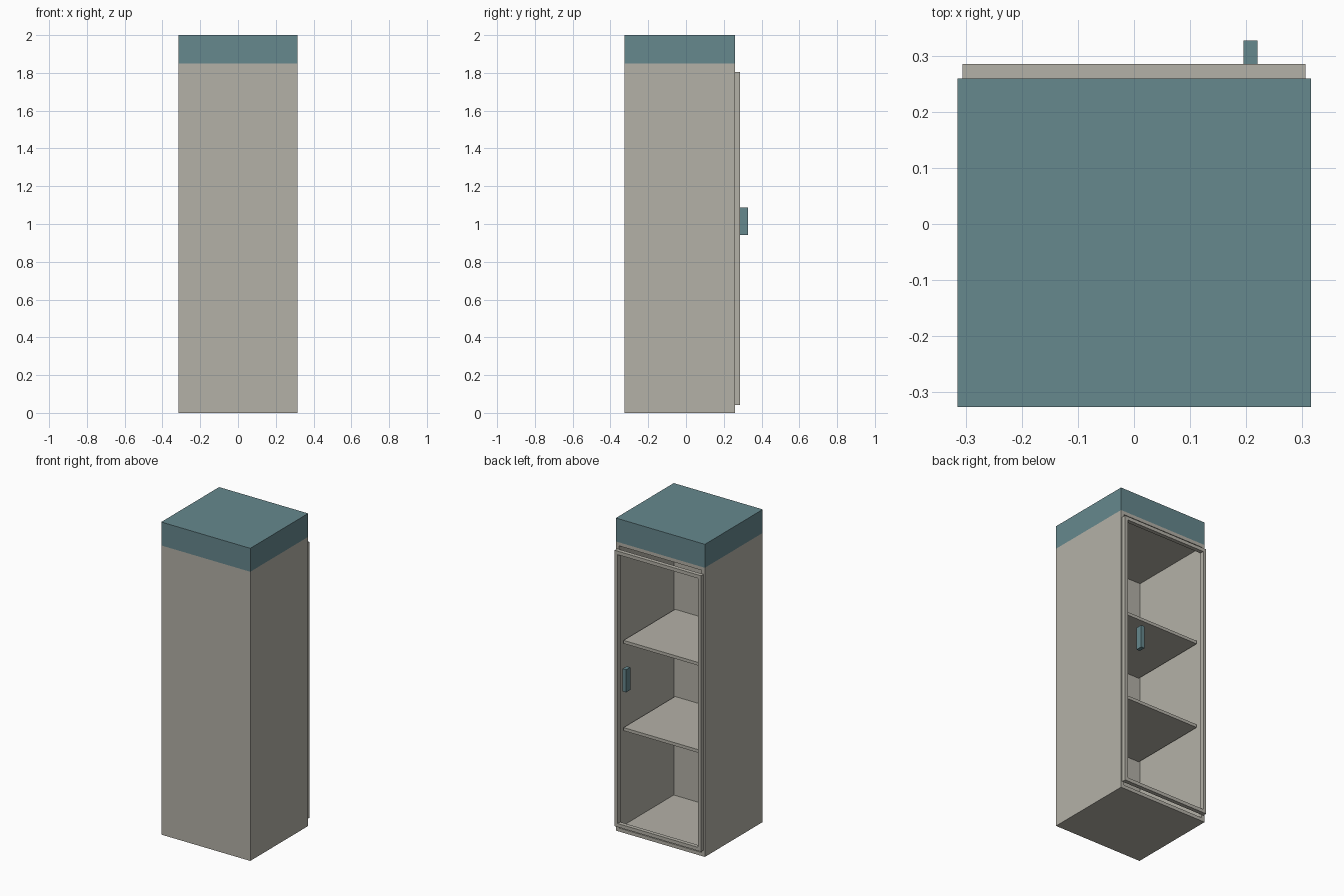
import bpy
import bmesh
from mathutils import Vector

if "Cube" in bpy.data.objects:
    bpy.data.objects.remove(bpy.data.objects["Cube"])


def material(name, rgb):
    m = bpy.data.materials.new(name)
    m.diffuse_color = (*rgb, 1.0)
    m.use_nodes = True
    m.node_tree.nodes["Principled BSDF"].inputs["Base Color"].default_value = m.diffuse_color
    return m


BEIGE = material("warm_grey_paint", (0.456, 0.440, 0.386))
TEAL = material("slate_teal_paint", (0.133, 0.246, 0.270))


def box_mesh(lo, hi):
    """New bmesh box spanning two corners."""
    bm = bmesh.new()
    bmesh.ops.create_cube(bm, size=1)
    lo, hi = Vector(lo), Vector(hi)
    for v in bm.verts:
        v.co = Vector(lo[i] + (v.co[i] + 0.5) * (hi[i] - lo[i]) for i in range(3))
    bm.normal_update()
    return bm


def finish(bm, name, mat):
    bmesh.ops.recalc_face_normals(bm, faces=bm.faces)
    mesh = bpy.data.meshes.new(name)
    bm.to_mesh(mesh)
    bm.free()
    mesh.materials.append(mat)
    obj = bpy.data.objects.new(name, mesh)
    bpy.context.collection.objects.link(obj)
    return obj


def box(name, lo, hi, mat):
    return finish(box_mesh(lo, hi), name, mat)


W, BACK, FRONT = 0.315, -0.326, 0.259   # half width, closed side, door side
CROWN, WALL = 1.85, 0.0315

# Cabinet shell: door side inset by the wall thickness, then pushed in
bm = box_mesh((-W, BACK, 0), (W, FRONT, CROWN))
opening = [f for f in bm.faces if f.normal.y > 0.9]
bmesh.ops.inset_individual(bm, faces=opening, thickness=WALL)
pushed = bmesh.ops.extrude_discrete_faces(bm, faces=opening)["faces"]
for v in pushed[0].verts:
    v.co.y = BACK + WALL
finish(bm, "cabinet_shell", BEIGE)

# Solid crown on top
box("crown", (-W, BACK, CROWN), (W, FRONT, 2.0), TEAL)

# Two shelves, set back from the door
for i, z in enumerate((0.645, 1.203)):
    box(f"shelf_{i + 1}", (-W + WALL, BACK + WALL, z - 0.01),
        (W - WALL, 0.226, z + 0.01), BEIGE)

# Open door frame: both broad faces inset, removed and bridged
bm = box_mesh((-0.306, FRONT, 0.041), (0.306, 0.285, 1.806))
broad = [f for f in bm.faces if abs(f.normal.y) > 0.9]
bmesh.ops.inset_individual(bm, faces=broad, thickness=0.0315)
rims = [e for f in broad for e in f.edges]
bmesh.ops.delete(bm, geom=broad, context="FACES_ONLY")
bmesh.ops.bridge_loops(bm, edges=rims)
finish(bm, "door_frame", BEIGE)

# Door handle
box("handle", (0.195, 0.285, 0.942), (0.22, 0.327, 1.087), TEAL)
